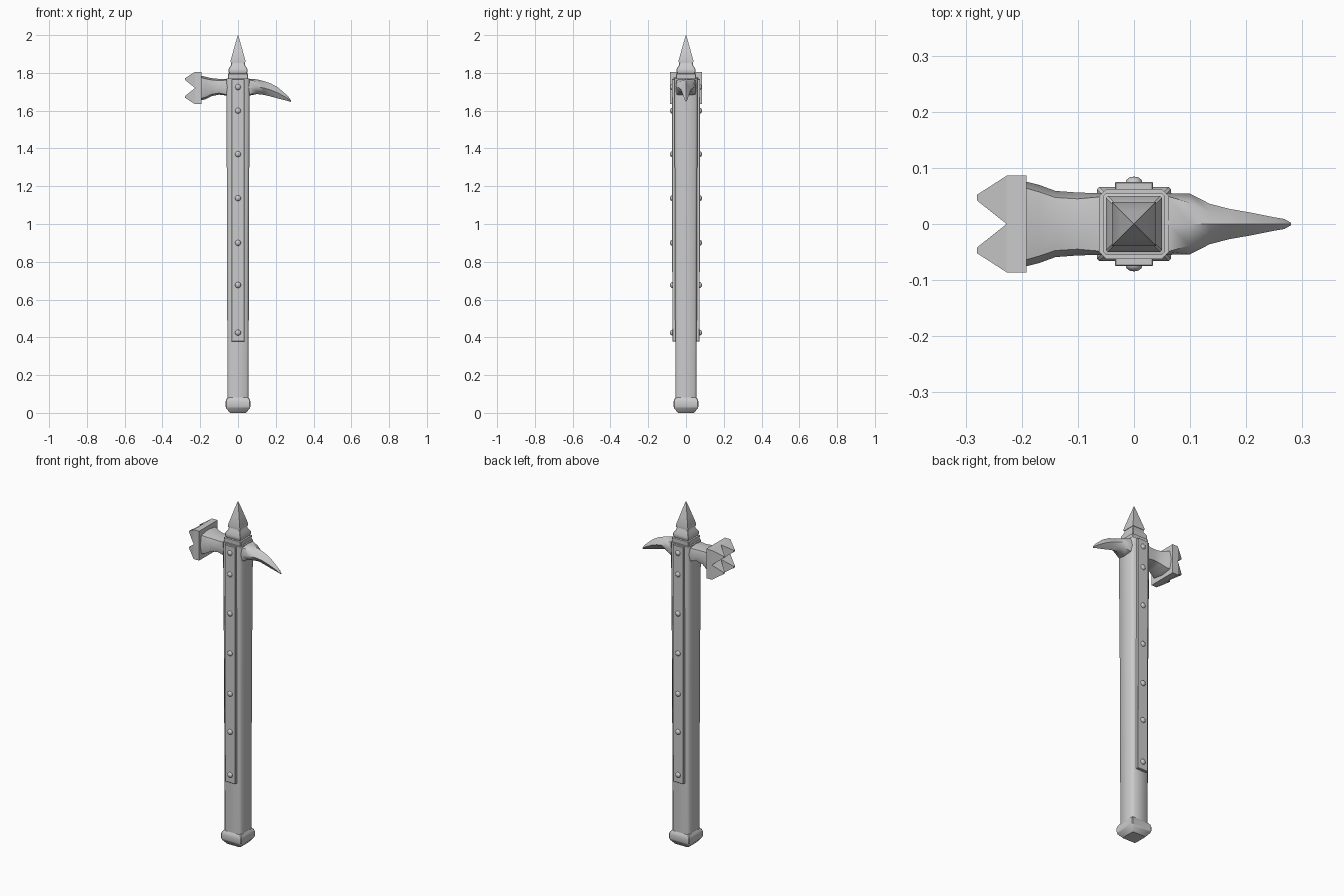
import bpy, bmesh
from mathutils import Vector

if "Cube" in bpy.data.objects:
    bpy.data.objects.remove(bpy.data.objects["Cube"])

def make(name, rings, angle=None, bevel=0):
    """Skin a list of closed rings and cap both ends."""
    bm = bmesh.new()
    loops = [[bm.verts.new(p) for p in r] for r in rings]
    n = len(loops[0])
    for a, b in zip(loops, loops[1:]):
        for i in range(n):
            j = (i + 1) % n
            bm.faces.new((a[i], a[j], b[j], b[i]))
    bm.faces.new(loops[0])
    bm.faces.new(loops[-1])
    bmesh.ops.recalc_face_normals(bm, faces=bm.faces)
    me = bpy.data.meshes.new(name)
    bm.to_mesh(me)
    bm.free()
    ob = bpy.data.objects.new(name, me)
    bpy.context.collection.objects.link(ob)
    if bevel:
        m = ob.modifiers.new("bevel", 'BEVEL')
        m.width, m.segments = bevel, 1
    if angle:
        smooth(ob, angle)
    return ob

def smooth(ob, angle):
    bpy.ops.object.select_all(action='DESELECT')
    ob.select_set(True)
    bpy.context.view_layer.objects.active = ob
    bpy.ops.object.shade_smooth_by_angle(angle=angle)

def square(z, h, c=0.0):
    """Horizontal square ring, with chamfered corners if c is set."""
    if not c:
        return [(-h, -h, z), (h, -h, z), (h, h, z), (-h, h, z)]
    k = h - c
    return [(-k, -h, z), (k, -h, z), (h, -k, z), (h, k, z),
            (k, h, z), (-k, h, z), (-h, k, z), (-h, -k, z)]

def cross(x, lo, hi, w, f):
    """8-point ring across x; f = 1 is a rectangle, 0.5 a diamond."""
    c, h = (lo + hi) / 2, (hi - lo) / 2
    return [(x, y * w, c + z * h) for y, z in
            ((0, -1), (f, -f), (1, 0), (f, f), (0, 1), (-f, f), (-1, 0), (-f, -f))]

# shaft, slightly wider at the top
make("shaft", [square(0.06, 0.056, 0.012), square(1.0, 0.058, 0.012),
               square(1.77, 0.062, 0.012)], 0.9)

# pommel
make("pommel", [square(z, h, 0.004) for z, h in
     ((0, 0.043), (0.025, 0.063), (0.035, 0.066), (0.06, 0.066), (0.07, 0.063), (0.082, 0.055))], 0.6)

# collar and top spike
make("spike_collar", [square(z, h, 0.003) for z, h in
     ((1.765, 0.053), (1.795, 0.054), (1.797, 0.046), (1.805, 0.05), (1.82, 0.05),
      (1.84, 0.038), (1.862, 0.034))], 0.6)
make("top_spike", [square(z, h) for z, h in
     ((1.855, 0.038), (1.865, 0.039), (1.92, 0.024), (1.97, 0.01), (2.0, 0.001))], 0.5)

# hammer neck, flaring out to the striking face
make("hammer_neck", [cross(*s) for s in
     ((0.0, 1.675, 1.768, 0.055, 0.92), (-0.06, 1.68, 1.767, 0.055, 0.88),
      (-0.10, 1.685, 1.768, 0.056, 0.8), (-0.14, 1.677, 1.772, 0.059, 0.8),
      (-0.17, 1.661, 1.779, 0.07, 0.82), (-0.195, 1.655, 1.785, 0.076, 0.85))], 0.7)

# striking face block with four blunt prongs
def face_rect(x, y0, y1, z0, z1):
    return [(x, y0, z0), (x, y1, z0), (x, y1, z1), (x, y0, z1)]

R, CZ = 0.086, 1.72
make("hammer_face", [face_rect(-0.192, -R, R, CZ - R, CZ + R),
                     face_rect(-0.227, -R, R, CZ - R, CZ + R)])
for i, (sy, sz) in enumerate(((1, 1), (1, -1), (-1, 1), (-1, -1))):
    make(f"prong_{i + 1}", [
        face_rect(-0.227, 0, sy * R, CZ, CZ + sz * R),
        face_rect(-0.28, sy * 0.042, sy * 0.052, CZ + sz * 0.042, CZ + sz * 0.052)])

# curved beak, square at the root and diamond towards the tip
make("beak", [cross(*s) for s in
     ((0.0, 1.675, 1.768, 0.055, 0.95), (0.06, 1.68, 1.768, 0.055, 0.9),
      (0.10, 1.688, 1.766, 0.054, 0.7), (0.135, 1.684, 1.757, 0.036, 0.56),
      (0.17, 1.676, 1.746, 0.027, 0.53), (0.21, 1.665, 1.724, 0.02, 0.53),
      (0.25, 1.655, 1.69, 0.012, 0.53), (0.268, 1.65, 1.672, 0.009, 0.53),
      (0.28, 1.647, 1.655, 0.002, 0.53))], 0.7)

# riveted side straps, front and back
for side, s in (("front", -1), ("back", 1)):
    make(f"{side}_strap", [
        [(-0.034, s * 0.045, z), (0.034, s * 0.045, z),
         (0.034, s * y, z), (-0.034, s * y, z)] for z, y in ((0.378, 0.072), (1.767, 0.075))], bevel=0.002)
    for i, z in enumerate((1.725, 1.60, 1.37, 1.137, 0.90, 0.677, 0.425)):
        bpy.ops.mesh.primitive_uv_sphere_add(segments=12, ring_count=8, radius=0.0155,
                                             location=(0, s * 0.073, z), scale=(1, 0.75, 1))
        ob = bpy.context.object
        ob.name = f"{side}_rivet_{i + 1}"
        smooth(ob, 0.8)
